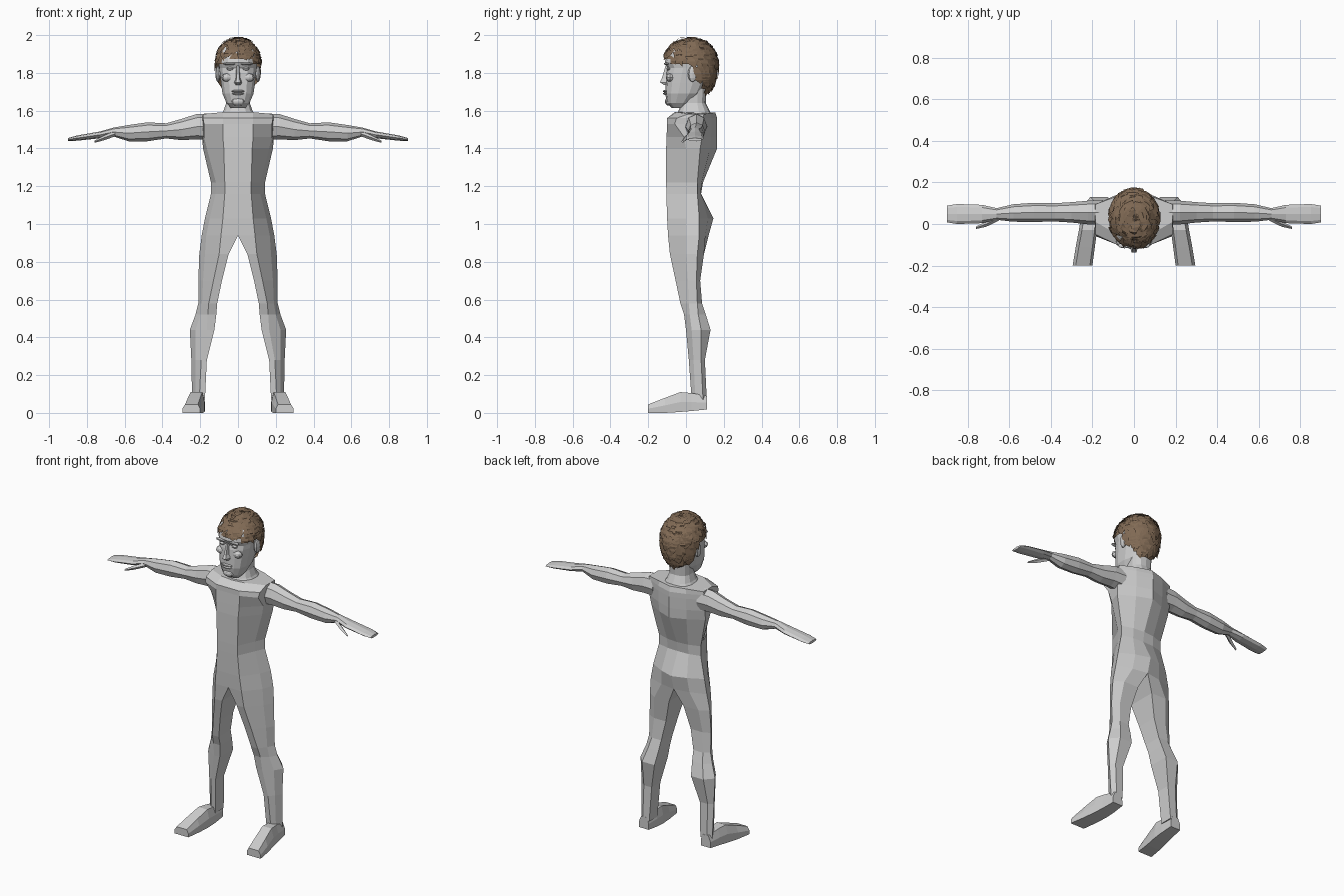
import bpy, bmesh, math, random
from mathutils import Vector

if "Cube" in bpy.data.objects:
    bpy.data.objects.remove(bpy.data.objects["Cube"])

random.seed(7)


def material(name, rgb):
    m = bpy.data.materials.new(name)
    m.diffuse_color = (*rgb, 1)
    m.use_nodes = True
    m.node_tree.nodes["Principled BSDF"].inputs["Base Color"].default_value = m.diffuse_color
    return m


SKIN = material("grey_skin", (0.62, 0.62, 0.62))
HAIR = material("brown_hair", (0.22, 0.145, 0.09))


def finish(bm, name, mat, mirror=False, normals=True):
    if normals:
        bmesh.ops.recalc_face_normals(bm, faces=bm.faces[:])
    me = bpy.data.meshes.new(name)
    bm.to_mesh(me)
    bm.free()
    me.materials.append(mat)
    ob = bpy.data.objects.new(name, me)
    bpy.context.collection.objects.link(ob)
    if mirror:
        mod = ob.modifiers.new("mirror", 'MIRROR')
        mod.use_clip = True
        mod.merge_threshold = 0.0005
    return ob


def loft(name, rings, mat=SKIN, mirror=False):
    """Skin a list of equal-length rings and cap both ends."""
    bm = bmesh.new()
    vs = [[bm.verts.new(p) for p in r] for r in rings]
    n = len(vs[0])
    for r0, r1 in zip(vs, vs[1:]):
        for i in range(n):
            j = (i + 1) % n
            quad = (r0[i], r0[j], r1[j], r1[i])
            if any(abs(v.co.x) > 1e-5 for v in quad):   # no wall on the mirror plane
                bm.faces.new(quad)
    bm.faces.new(vs[0])
    bm.faces.new(vs[-1])
    return finish(bm, name, mat, mirror)


def blob(name, loc, size, mirror=False, u=8, v=6):
    bm = bmesh.new()
    bmesh.ops.create_uvsphere(bm, u_segments=u, v_segments=v, radius=1)
    for p in bm.verts:
        p.co = Vector(a * s + c for a, s, c in zip(p.co, size, loc))
    return finish(bm, name, SKIN, mirror)


# Torso and legs: z, inner x, front x, side x, outer x, front y, side y, outer y, back y
torso = [
    (1.56, 0, .08, .185, .19, -.10, -.05, .09, .165),
    (1.53, 0, .08, .18, .19, -.10, -.06, .09, .165),
    (1.46, 0, .08, .18, .19, -.103, -.01, .085, .165),
    (1.40, 0, .075, .165, .185, -.105, 0, .075, .165),
    (1.22, 0, .07, .117, .143, -.105, 0, .06, .09),
    (1.16, 0, .07, .118, .143, -.104, 0, .06, .08),
    (1.03, 0, .08, .15, .175, -.10, 0, .07, .145),
    (.94, 0, .09, .168, .192, -.095, 0, .07, .12)]
legs = [
    (.84, .05, .10, .175, .205, -.085, 0, .06, .095),
    (.70, .085, .13, .185, .21, -.055, .01, .055, .075),
    (.58, .11, .155, .19, .21, -.03, .015, .06, .085),
    (.52, .115, .16, .20, .225, -.01, .02, .065, .105),
    (.44, .125, .165, .225, .255, 0, .03, .08, .13),
    (.28, .165, .195, .225, .247, .015, .04, .08, .10),
    (.07, .175, .205, .225, .243, .03, .05, .09, .11)]


def body_ring(z, xi, xf, xs, xo, yf, ys, yo, yb):
    leg = z < .9
    xb = xi + (.65 if leg else .5) * (xo - xi)
    ymid = yb if leg else (yb + yo) / 2 + .008
    return [(xi, yf, z), (xf, yf, z), (xs, ys, z), (xo, yo, z), (xb, ymid, z), (xi, yb, z)]


shoulders = [(0, -.06, 1.592), (.08, -.05, 1.592), (.185, .01, 1.582),
             (.185, .095, 1.582), (.09, .13, 1.588), (0, .155, 1.59)]
loft("torso_and_legs", [shoulders] + [body_ring(*r) for r in torso + legs], mirror=True)

# Feet: y, inner x, outer x, top z, sole z
foot = [(.11, .178, .245, .09, .018), (.03, .175, .255, .105, .01), (-.03, .177, .265, .11, .005),
        (-.11, .188, .28, .08, 0), (-.2, .2, .295, .045, 0)]
loft("foot", [[(a, y, s), (b, y, s), (b, y, (s + t) / 2), (b - .015, y, t), (a + .012, y, t),
               (a, y, (s + t) / 2)] for y, a, b, t, s in foot], mirror=True)

# Arms with flat hands: x, centre z, half height, centre y, half depth
arm = [(.15, 1.515, .07, .055, .06), (.22, 1.515, .067, .055, .057), (.30, 1.50, .056, .056, .049),
       (.38, 1.493, .04, .056, .044), (.48, 1.488, .05, .056, .046), (.58, 1.481, .043, .053, .042),
       (.66, 1.487, .023, .048, .028), (.73, 1.472, .018, .048, .044), (.85, 1.455, .014, .048, .048),
       (.90, 1.447, .008, .048, .040)]
loft("arm_and_hand", [[(x, cy + ry * math.cos(k * math.pi / 4), cz + rz * math.sin(k * math.pi / 4))
                       for k in range(8)] for x, cz, rz, cy, ry in arm], mirror=True)
thumb = [(.65, .03, 1.478, .014), (.71, .0, 1.456, .013), (.76, -.018, 1.436, .006)]
loft("thumb", [[(x, y - r, z), (x, y, z + r), (x, y + r, z), (x, y, z - r)]
               for x, y, z, r in thumb], mirror=True)


# Neck and head: z, half width, front y, back y
def oval(z, w, yf, yb, n=14, p=.8):
    pts = []
    for k in range(n):
        a = 2 * math.pi * (k + .5) / n
        c, s = math.cos(a), math.sin(a)
        pts.append((w * math.copysign(abs(c) ** p, c),
                    (yf + yb) / 2 + (yb - yf) / 2 * math.copysign(abs(s) ** p, s), z))
    return pts


loft("neck", [oval(*r) for r in [(1.57, .10, -.055, .14), (1.60, .078, -.04, .125),
                                 (1.64, .064, -.025, .105), (1.74, .066, -.02, .11)]])
loft("head", [oval(*r) for r in [
    (1.615, .04, -.075, .0), (1.64, .062, -.1, .03), (1.69, .084, -.11, .085),
    (1.75, .092, -.108, .115), (1.80, .098, -.105, .135), (1.825, .10, -.098, .14),
    (1.855, .104, -.112, .148), (1.91, .10, -.1, .145), (1.955, .07, -.05, .11)]])

# Facial features
nose = [(1.84, .009, -.108), (1.77, .015, -.128), (1.75, .024, -.138), (1.735, .018, -.115)]
loft("nose", [[(-w, -.09, z), (-w * .5, y, z), (w * .5, y, z), (w, -.09, z)] for z, w, y in nose])
blob("upper_lip", (0, -.107, 1.703), (.036, .016, .007))
blob("lower_lip", (0, -.105, 1.69), (.031, .017, .007))
blob("chin", (0, -.09, 1.648), (.04, .022, .022))
blob("eye", (.042, -.092, 1.822), (.019, .012, .009), True)
blob("brow", (.045, -.103, 1.848), (.034, .014, .007), True)
blob("cheek", (.058, -.085, 1.775), (.03, .022, .022), True)
blob("ear", (.106, .035, 1.795), (.014, .026, .043), True)


# Hair: a cap hugging the skull with layered pointed tufts
def scalp(theta, phi, r=1.0):
    c = math.cos(theta)
    return Vector((.12 * r * math.sin(theta) * math.cos(phi),
                   .025 + .143 * r * math.sin(theta) * math.sin(phi),
                   min(2.0, 1.845 + r * c * (.143 if c > 0 else .195))))


def hairline(y):
    t = min(1, max(0, (y - .045) / .055))
    return (1.885 if y < -.07 else 1.855) * (1 - t) + 1.70 * t


bm = bmesh.new()
M, N = 14, 22
grid = [[bm.verts.new(scalp(math.pi * .85 * (i + .15) / M, 2 * math.pi * j / N,
                            random.uniform(.96, 1.01))) for j in range(N)] for i in range(M)]
bm.faces.new(grid[0])
for i in range(M - 1):
    for j in range(N):
        k = (j + 1) % N
        quad = (grid[i][j], grid[i + 1][j], grid[i + 1][k], grid[i][k])
        mid = sum((v.co for v in quad), Vector()) / 4
        if mid.z > hairline(mid.y):
            bm.faces.new(quad)
bmesh.ops.delete(bm, geom=[v for v in bm.verts if not v.link_faces], context='VERTS')
finish(bm, "hair_cap", HAIR)

bm = bmesh.new()
count = 0
while count < 300:
    th = math.acos(random.uniform(-.75, 1))
    ph = random.uniform(0, 2 * math.pi)
    dt, lean = random.uniform(.25, .45), random.uniform(-.18, .18)
    tip = scalp(th + dt, ph + lean, random.uniform(1.0, 1.09))
    if th + dt > 2.6 or tip.z < hairline(tip.y) - .025:
        continue
    w = random.uniform(.014, .024)
    side = Vector((-math.sin(ph), math.cos(ph), 0)) * w
    root = scalp(th, ph, .99)
    mid = scalp(th + dt * .55, ph + lean * .4, random.uniform(1.02, 1.06))
    a, b, c, d, e = [bm.verts.new(p) for p in
                     (root - side, mid - side, tip, mid + side, root + side)]
    bm.faces.new((a, b, d, e))
    bm.faces.new((b, c, d))
    count += 1
bm.normal_update()
for f in bm.faces:
    if f.normal.dot(f.calc_center_median() - Vector((0, .025, 1.84))) < 0:
        f.normal_flip()
for v in bm.verts:
    v.co.z = min(v.co.z, 2.0)
finish(bm, "hair_tufts", HAIR, normals=False)
